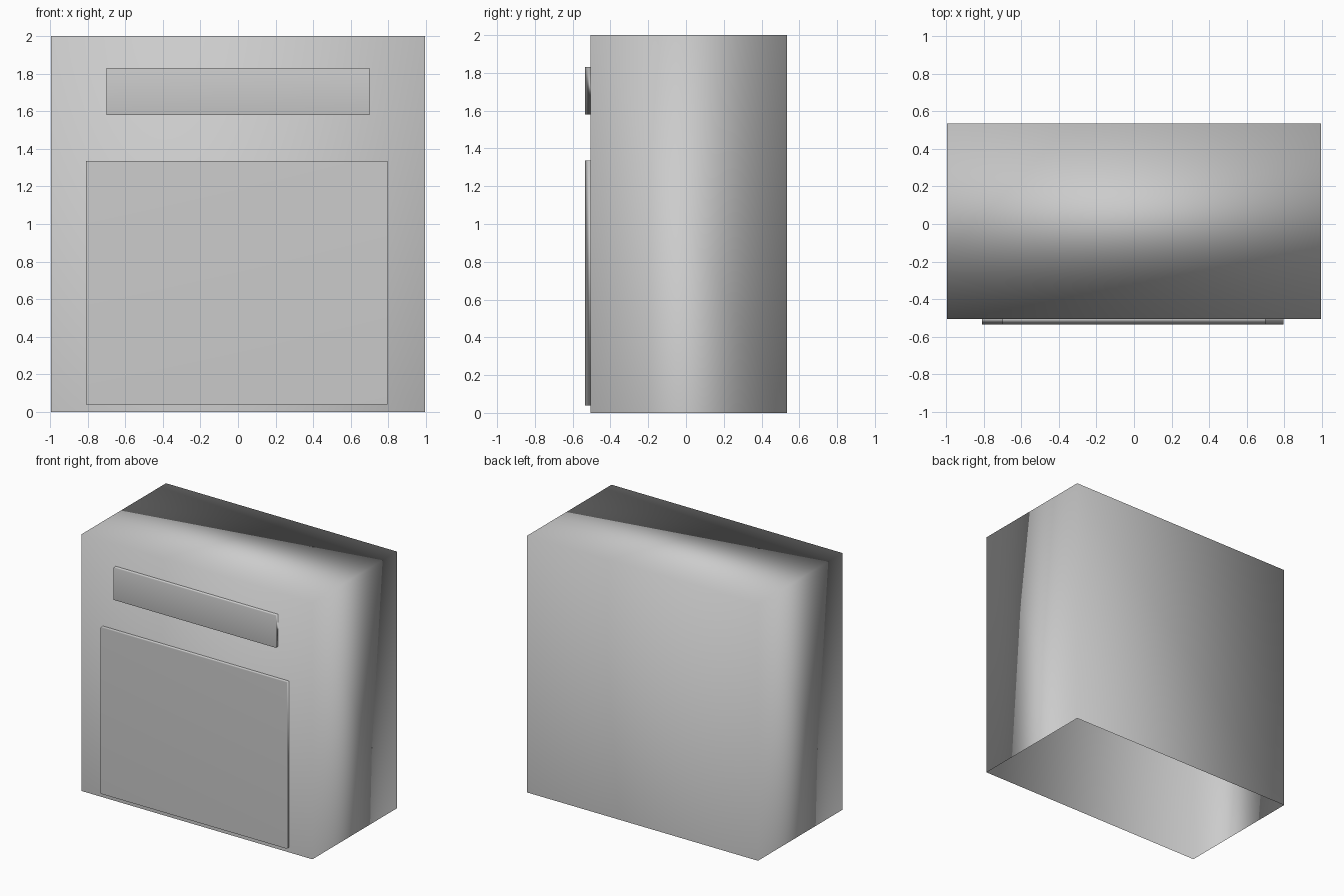
import bpy
import bmesh
from mathutils import Vector

default = bpy.data.objects.get("Cube")
if default:
    bpy.data.objects.remove(default, do_unlink=True)

# Single painted-metal colour
grey = bpy.data.materials.new("light grey")
grey.use_nodes = True
colour = (0.6, 0.6, 0.6, 1)
grey.diffuse_color = colour
grey.node_tree.nodes["Principled BSDF"].inputs["Base Color"].default_value = colour


def open_box(name, low, high, open_side):
    """Smooth-shaded sheet box between two corners, without the face on open_side."""
    low, high = Vector(low), Vector(high)
    bm = bmesh.new()
    bmesh.ops.create_cube(bm, size=1)
    bm.normal_update()
    hidden = [f for f in bm.faces if f.normal.dot(Vector(open_side)) > 0.9]
    bmesh.ops.delete(bm, geom=hidden, context='FACES')
    bmesh.ops.scale(bm, vec=high - low, verts=bm.verts)
    bmesh.ops.translate(bm, vec=(low + high) / 2, verts=bm.verts)
    for face in bm.faces:
        face.smooth = True
    mesh = bpy.data.meshes.new(name)
    bm.to_mesh(mesh)
    bm.free()
    mesh.materials.append(grey)
    obj = bpy.data.objects.new(name, mesh)
    bpy.context.collection.objects.link(obj)
    # Large faces dominate the shading, so thin panels still look flat
    weighted = obj.modifiers.new("weighted normals", 'WEIGHTED_NORMAL')
    weighted.mode = 'FACE_AREA'
    return obj


# Casing, open underneath
front = -0.505
open_box("casing", (-0.995, front, 0), (0.995, 0.535, 2), (0, 0, -1))

# Shallow front panels, open against the casing
panel_front = -0.535
open_box("upper_panel", (-0.70, panel_front, 1.58), (0.70, front, 1.83), (0, 1, 0))
open_box("lower_door", (-0.81, panel_front, 0.04), (0.795, front, 1.335), (0, 1, 0))
